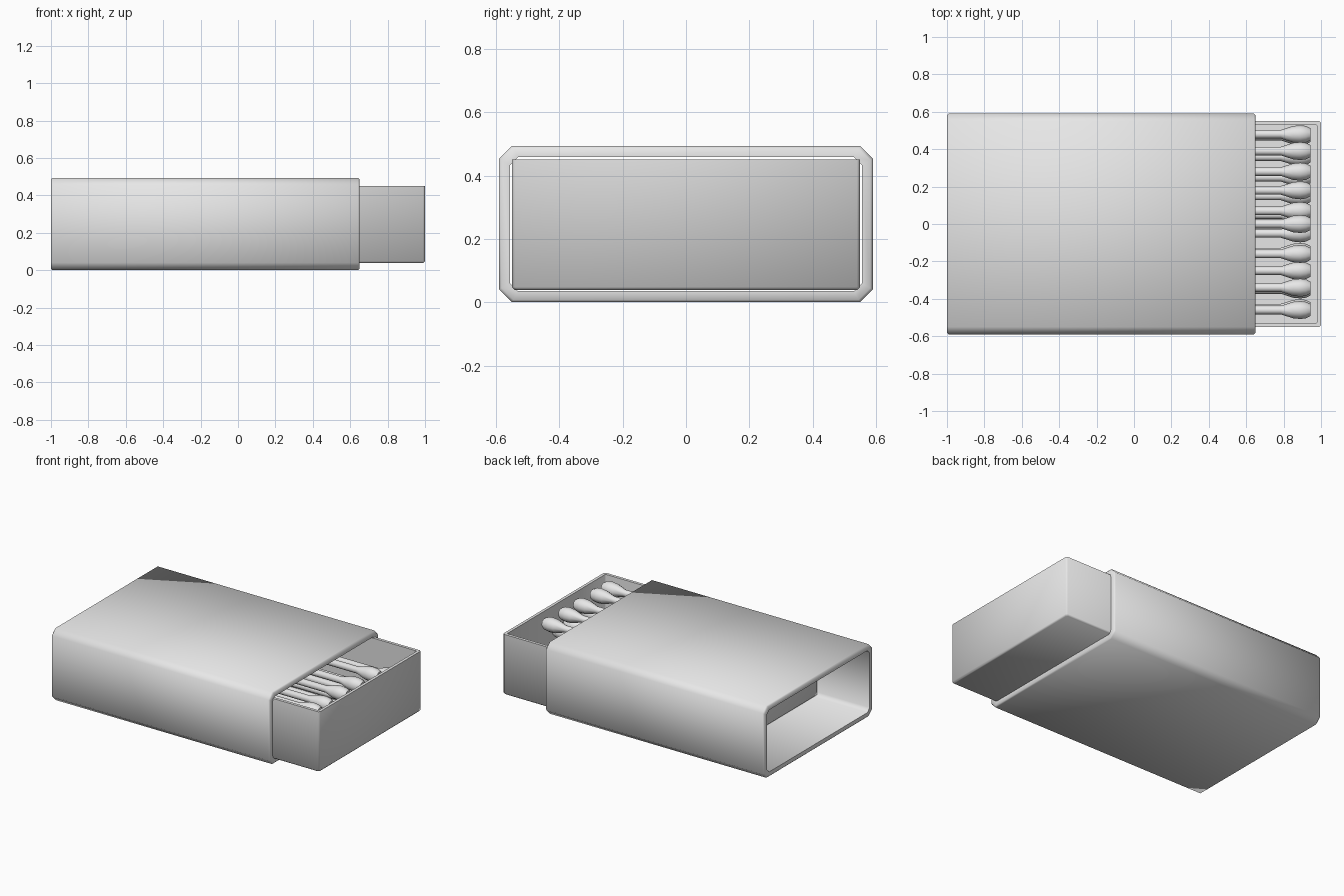
import bpy
import bmesh
from math import cos, sin, tau, radians

cube = bpy.data.objects.get("Cube")
if cube:
    bpy.data.objects.remove(cube, do_unlink=True)

# One plain grey for every part
grey = bpy.data.materials.new("plain_grey")
grey.use_nodes = True
grey.diffuse_color = (0.8, 0.8, 0.8, 1)
grey.node_tree.nodes["Principled BSDF"].inputs["Base Color"].default_value = (0.8, 0.8, 0.8, 1)


def chamfered(u0, u1, v0, v1, c):
    """Eight corner points of a rectangle with cut corners."""
    return [(u0 + c, v0), (u1 - c, v0), (u1, v0 + c), (u1, v1 - c),
            (u1 - c, v1), (u0 + c, v1), (u0, v1 - c), (u0, v0 + c)]


def loft(name, rings, closed=False, angle=50):
    """Skin a row of equal rings; close it into a tube loop or cap both ends."""
    bm = bmesh.new()
    loops = [[bm.verts.new(p) for p in ring] for ring in rings]
    pairs = list(zip(loops, loops[1:]))
    if closed:
        pairs.append((loops[-1], loops[0]))
    else:
        bm.faces.new(loops[0])
        bm.faces.new(loops[-1])
    for a, b in pairs:
        for i in range(len(a)):
            j = (i + 1) % len(a)
            bm.faces.new((a[i], a[j], b[j], b[i]))
    bmesh.ops.recalc_face_normals(bm, faces=bm.faces)
    mesh = bpy.data.meshes.new(name)
    bm.to_mesh(mesh)
    bm.free()
    mesh.materials.append(grey)
    obj = bpy.data.objects.new(name, mesh)
    bpy.context.collection.objects.link(obj)
    bpy.ops.object.select_all(action='DESELECT')
    obj.select_set(True)
    bpy.context.view_layer.objects.active = obj
    bpy.ops.object.shade_smooth_by_angle(angle=radians(angle))
    return obj


# Sleeve: open at both ends, with softened rims
def sleeve_ring(x, inset, chamfer):
    w = 0.59 - inset
    return [(x, y, z) for y, z in chamfered(-w, w, inset, 0.493 - inset, chamfer)]


left, right, soft = -1.0, 0.65, 0.008
loft("sleeve", [
    sleeve_ring(left + soft, 0, 0.04), sleeve_ring(right - soft, 0, 0.04),
    sleeve_ring(right, soft, 0.037), sleeve_ring(right, 0.035, 0.025),
    sleeve_ring(left, 0.035, 0.025), sleeve_ring(left, soft, 0.037),
], closed=True)


# Tray: open box, slid partly out of the sleeve
def tray_ring(z, inset, chamfer=0.01):
    return [(x, y, z) for x, y in chamfered(
        -0.61 + inset, 1 - inset, -0.55 + inset, 0.55 - inset, chamfer)]


loft("tray", [
    tray_ring(0.038, 0.01), tray_ring(0.048, 0), tray_ring(0.45, 0),
    tray_ring(0.45, 0.02, 0.005), tray_ring(0.06, 0.02, 0.005),
])

# Match: turned stick with a bulb head
profile = [(-0.56, 0.023), (0.785, 0.023), (0.85, 0.044),
           (0.89, 0.048), (0.92, 0.044), (0.943, 0.032)]
sides = 10
match = loft("match", [
    [(x, r * cos(tau * i / sides), r * sin(tau * i / sides)) for i in range(sides)]
    for x, r in profile], angle=60)

# Loose pile: upper row, sunken row, then regular rows to the floor
spots = [(y, 0.4) for y in (-0.46, -0.34, -0.16, 0, 0.18)]
spots += [(y, 0.31) for y in (-0.25, -0.05, 0.07, 0.39)]
spots += [(0.28, 0.25), (0.48, 0.25)]
spots += [(-0.45 + 0.1 * i, z) for z in (0.11, 0.2) for i in range(7)]
spots += [(0.25 + 0.11 * i, 0.13) for i in range(3)]
for n, (y, z) in enumerate(spots):
    obj = match if n == 0 else match.copy()
    if n:
        bpy.context.collection.objects.link(obj)
        obj.name = f"match_{n + 1}"
    obj.location = (0, y, z)
